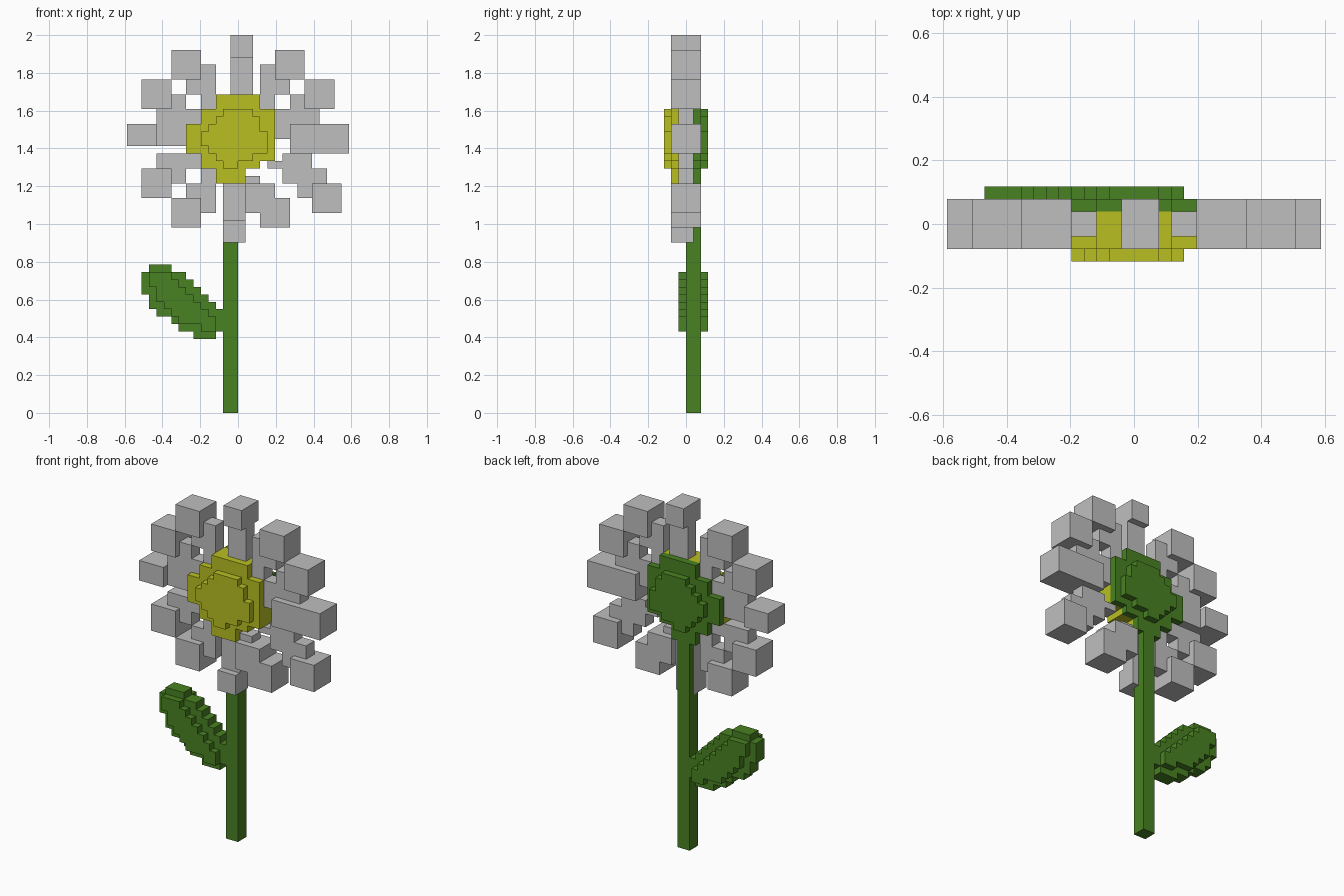
import bpy, bmesh
from mathutils import Vector

if "Cube" in bpy.data.objects:
    bpy.data.objects.remove(bpy.data.objects["Cube"], do_unlink=True)

U = 2 / 51  # size of one block


def material(name, rgb):
    m = bpy.data.materials.new(name)
    m.use_nodes = True
    col = (*rgb, 1)
    m.diffuse_color = col
    bsdf = next(n for n in m.node_tree.nodes if n.type == 'BSDF_PRINCIPLED')
    bsdf.inputs["Base Color"].default_value = col
    return m


GREY = material("petal grey", (0.521, 0.521, 0.521))
YELLOW = material("centre yellow", (0.485, 0.521, 0.016))
GREEN = material("leaf green", (0.067, 0.223, 0.016))


def box(x0, x1, z0, z1, y0, y1):
    """Cells of a block-grid box."""
    return {(x, y, z) for x in range(x0, x1) for y in range(y0, y1) for z in range(z0, z1)}


def slab(rects, y0, y1):
    """Cells of a flat layer made of (x0, x1, z0, z1) rectangles."""
    return set().union(*(box(*r, y0, y1) for r in rects))


def build(name, cells, mat):
    """Skin the outside of a set of cells and merge coplanar faces."""
    bm = bmesh.new()
    verts = {}

    def vert(p):
        if p not in verts:
            verts[p] = bm.verts.new(Vector(p) * U)
        return verts[p]

    for c in sorted(cells):
        for axis in range(3):
            for side in (0, 1):
                n = list(c)
                n[axis] += 2 * side - 1
                if tuple(n) in cells:
                    continue
                a, b = (axis + 1) % 3, (axis + 2) % 3
                quad = []
                for da, db in ((0, 0), (1, 0), (1, 1), (0, 1)):
                    p = list(c)
                    p[axis] += side
                    p[a] += da
                    p[b] += db
                    quad.append(vert(tuple(p)))
                bm.faces.new(quad if side else quad[::-1])
    bmesh.ops.dissolve_limit(bm, angle_limit=0.02, verts=bm.verts[:], edges=bm.edges[:])
    me = bpy.data.meshes.new(name)
    bm.to_mesh(me)
    bm.free()
    me.materials.append(mat)
    ob = bpy.data.objects.new(name, me)
    bpy.context.collection.objects.link(ob)
    return ob


def petal(name, inner, tip, tip_y=(-2, 2)):
    """Thin inner part with a thicker tip."""
    build(name, slab(inner, -1, 1) | slab(tip, *tip_y), GREY)


def mirror(rects):
    return [(-x1, -x0, z0, z1) for x0, x1, z0, z1 in rects]


# Upper petals, matching on both sides
upper = [(3, 7, 43, 47), (3, 5, 41, 43)], [(5, 9, 45, 49)]
outer = [(7, 11, 39, 43), (5, 7, 39, 41)], [(9, 13, 41, 45)]
petal("upper_petal_left", *upper)
petal("upper_petal_right", *map(mirror, upper))
petal("outer_petal_left", *outer)
petal("outer_petal_right", *map(mirror, outer))

# Top, bottom and side petals
petal("top_petal", [(-1, 2, 43, 48)], [(-1, 2, 48, 51)])
petal("bottom_petal", [(-2, 1, 26, 31)], [(-2, 1, 23, 26)], (-2, 1))
petal("side_petal_left", [(5, 7, 37, 39)], [(7, 15, 35, 39)])
petal("side_petal_right", [(-11, -7, 36, 39)], [(-15, -11, 36, 39)])

# Lower petals
petal("lower_petal_right", [(-11, -7, 31, 35), (-7, -5, 33, 35)], [(-13, -9, 29, 33)])
petal("low_petal_right", [(-7, -3, 27, 31), (-5, -3, 31, 33)], [(-9, -5, 25, 29)])
petal("lower_petal_left", [(4, 6, 33, 34), (6, 10, 31, 35), (8, 12, 29, 33)], [(10, 14, 27, 31)])
petal("low_petal_left", [(1, 3, 31, 32)], [(1, 5, 27, 31), (3, 7, 25, 29)])

# Flower centre: wide disc plus a smaller raised disc, yellow in front, green behind
disc = [(-7, 5, 35, 39), (-5, 5, 34, 41), (-5, 3, 33, 34), (-3, 3, 41, 43), (-3, 1, 31, 33)]
raised = [(-2, 2, 40, 41), (-3, 3, 39, 40), (-4, 3, 38, 39), (-5, 4, 36, 38),
          (-4, 4, 35, 36), (-3, 2, 34, 35), (-2, 0, 33, 34)]
build("flower_centre", slab(disc, -2, 1) | slab(raised, -3, -2), YELLOW)
build("flower_back", slab(disc, 1, 2) | slab(raised, 2, 3), GREEN)

# Stem, thinner where it passes behind the bottom petal
build("stem", box(-2, 0, 0, 23, 0, 2) | box(-2, 0, 23, 31, 1, 2), GREEN)

# Leaf: stepped rows from z = 10 upward, with a raised layer on each face
leaf_rows = [(-6, -3), (-8, -2), (-9, -2), (-11, -2), (-12, -3), (-12, -4),
             (-13, -5), (-13, -6), (-13, -7), (-12, -9)]
ridge_rows = [(-5, -3), (-8, -3), (-9, -4), (-10, -5), (-11, -6), (-11, -7),
              (-12, -8), (-12, -9)]
leaf = [(a, b, 10 + i, 11 + i) for i, (a, b) in enumerate(leaf_rows)]
ridge = [(a, b, 11 + i, 12 + i) for i, (a, b) in enumerate(ridge_rows)]
build("leaf", slab(leaf, 0, 2) | slab(ridge, -1, 3), GREEN)
